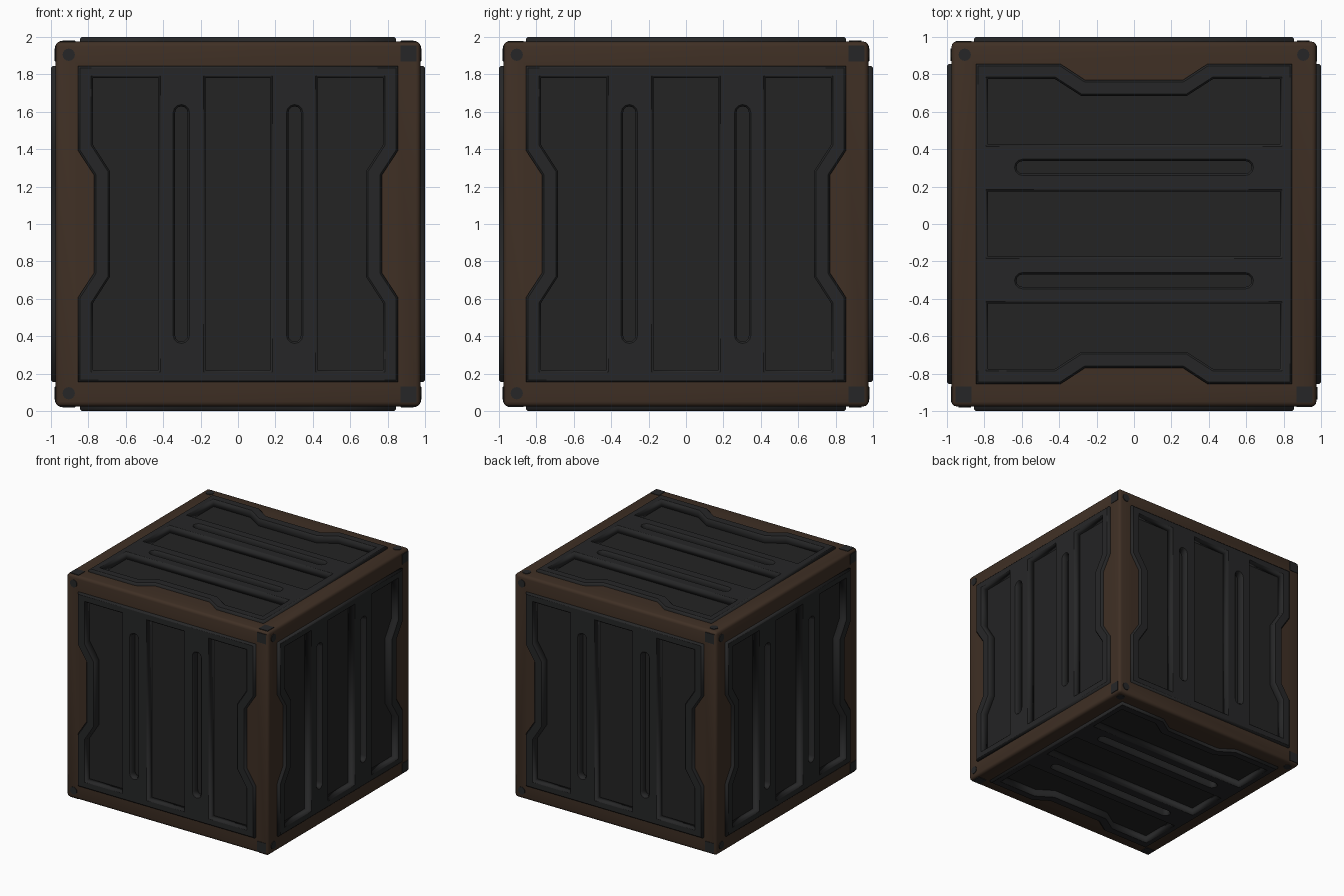
import bpy, bmesh, math
from mathutils import Matrix, Vector

if "Cube" in bpy.data.objects:
    bpy.data.objects.remove(bpy.data.objects["Cube"])

def material(name, rgb):
    m = bpy.data.materials.new(name)
    m.diffuse_color = (*rgb, 1)
    m.use_nodes = True
    m.node_tree.nodes["Principled BSDF"].inputs["Base Color"].default_value = m.diffuse_color
    return m

BROWN = material("brown frame", (0.050, 0.029, 0.018))
DARK = material("dark panel", (0.0170, 0.0170, 0.0172))
RIM = material("dark rim", (0.0195, 0.0198, 0.0205))

def add(name, mesh, mat, matrix=Matrix()):
    ob = bpy.data.objects.new(name, mesh)
    bpy.context.collection.objects.link(ob)
    ob.matrix_world = matrix
    if mat and not len(mesh.materials):
        mesh.materials.append(mat)
    return ob

def activate(ob):
    bpy.ops.object.select_all(action='DESELECT')
    ob.select_set(True)
    bpy.context.view_layer.objects.active = ob

# Six face frames: u across the bands, v along them, n outward
def frame(u, v):
    u, v = Vector(u), Vector(v)
    return Matrix((u, v, u.cross(v))).transposed().to_4x4()

CENTRE = Matrix.Translation((0, 0, 1))
front = frame((1, 0, 0), (0, 0, 1))
sides = {n: Matrix.Rotation(math.radians(a), 4, 'Z') @ front
         for n, a in (("front", 0), ("right", 90), ("back", 180), ("left", 270))}
sides["top"] = frame((0, -1, 0), (1, 0, 0))
sides["bottom"] = frame((0, -1, 0), (-1, 0, 0))

def mirrored(pts, su):
    return [(su * u, v) for u, v in pts]

# Panel outline with a notch in the middle of both long edges
half = [(0.845, -0.835), (0.845, -0.395), (0.76, -0.265),
        (0.76, 0.265), (0.845, 0.395), (0.845, 0.835)]
outline = half + [(-u, v) for u, v in reversed(half)]

# Openings: three recesses and two slots
outer_recess = [(0.785, -0.79), (0.785, -0.42), (0.695, -0.28), (0.695, 0.28),
                (0.785, 0.42), (0.785, 0.79), (0.415, 0.79), (0.415, -0.79)]
centre_recess = [(-0.185, -0.79), (0.185, -0.79), (0.185, 0.79), (-0.185, 0.79)]
slot = []
for cv, start in ((0.595, 0), (-0.595, 180)):
    for k in range(7):
        a = math.radians(start + k * 30)
        slot.append((0.303 + 0.044 * math.cos(a), cv + 0.044 * math.sin(a)))
openings = [centre_recess] + [mirrored(p, s) for p in (outer_recess, slot) for s in (1, -1)]

# Raised panel plate as a filled curve with chamfered openings
curve = bpy.data.curves.new("panel", 'CURVE')
curve.dimensions = '2D'
curve.fill_mode = 'BOTH'
curve.extrude = 0.025
curve.bevel_depth = 0.01
curve.bevel_resolution = 0
for loop in [outline] + openings:
    sp = curve.splines.new('POLY')
    sp.points.add(len(loop) - 1)
    for p, (u, v) in zip(sp.points, loop):
        p.co = (u, v, 0, 1)
    sp.use_cyclic_u = True
panel = add("front_panel", curve, RIM)
activate(panel)
bpy.ops.object.convert(target='MESH')
panel = bpy.context.view_layer.objects.active
plate = panel.data
panel.matrix_world = CENTRE @ sides["front"] @ Matrix.Translation((0, 0, 0.965))
for name, m in sides.items():
    if name != "front":
        add(name + "_panel", plate, RIM, CENTRE @ m @ Matrix.Translation((0, 0, 0.965)))

# Brown frame block with rounded edges
bm = bmesh.new()
bmesh.ops.create_cube(bm, size=1.95)
bmesh.ops.bevel(bm, geom=bm.edges[:], offset=0.025, segments=3, profile=0.5, affect='EDGES')
mesh = bpy.data.meshes.new("frame")
bm.to_mesh(mesh)
bm.free()
body = add("crate_frame", mesh, BROWN, CENTRE)
mesh.materials.append(DARK)

# Cut the six panel pockets
bm = bmesh.new()
for m in sides.values():
    face = bm.faces.new([bm.verts.new(m @ Vector((u, v, 0.94))) for u, v in outline])
    ext = bmesh.ops.extrude_face_region(bm, geom=[face], use_keep_orig=True)
    moved = [e for e in ext["geom"] if isinstance(e, bmesh.types.BMVert)]
    bmesh.ops.translate(bm, verts=moved, vec=m.to_3x3() @ Vector((0, 0, 0.2)))
bmesh.ops.recalc_face_normals(bm, faces=bm.faces[:])
cut_mesh = bpy.data.meshes.new("pocket_cutter")
bm.to_mesh(cut_mesh)
bm.free()
cutter = add("pocket_cutter", cut_mesh, None, CENTRE)
cutter.hide_render = True
activate(body)
mod = body.modifiers.new("pockets", 'BOOLEAN')
mod.operation = 'DIFFERENCE'
mod.solver = 'EXACT'
mod.object = cutter
bpy.ops.object.modifier_apply(modifier=mod.name)
bpy.data.objects.remove(cutter)
# Pocket floors take the dark panel colour
for p in body.data.polygons:
    p.material_index = 1 if max(abs(c) for c in p.center) < 0.945 else 0
bpy.ops.object.shade_smooth_by_angle(angle=math.radians(35))

# Painted corner marks: round studs on one edge, worn patches on the other
for name, m in sides.items():
    bm = bmesh.new()
    for v in (-0.905, 0.905):
        place = Matrix.Translation((-0.905, v, 0.976))
        bmesh.ops.create_cone(bm, cap_ends=True, segments=16, radius1=0.033, radius2=0.033,
                              depth=0.008, matrix=place)
        place = Matrix.Translation((0.912, v * 1.008, 0.976)) @ Matrix.Diagonal((0.085, 0.085, 0.006, 1))
        bmesh.ops.create_cube(bm, size=1, matrix=place)
    mesh = bpy.data.meshes.new("corner_marks")
    bm.to_mesh(mesh)
    bm.free()
    add(name + "_corner_marks", mesh, RIM, CENTRE @ m)
